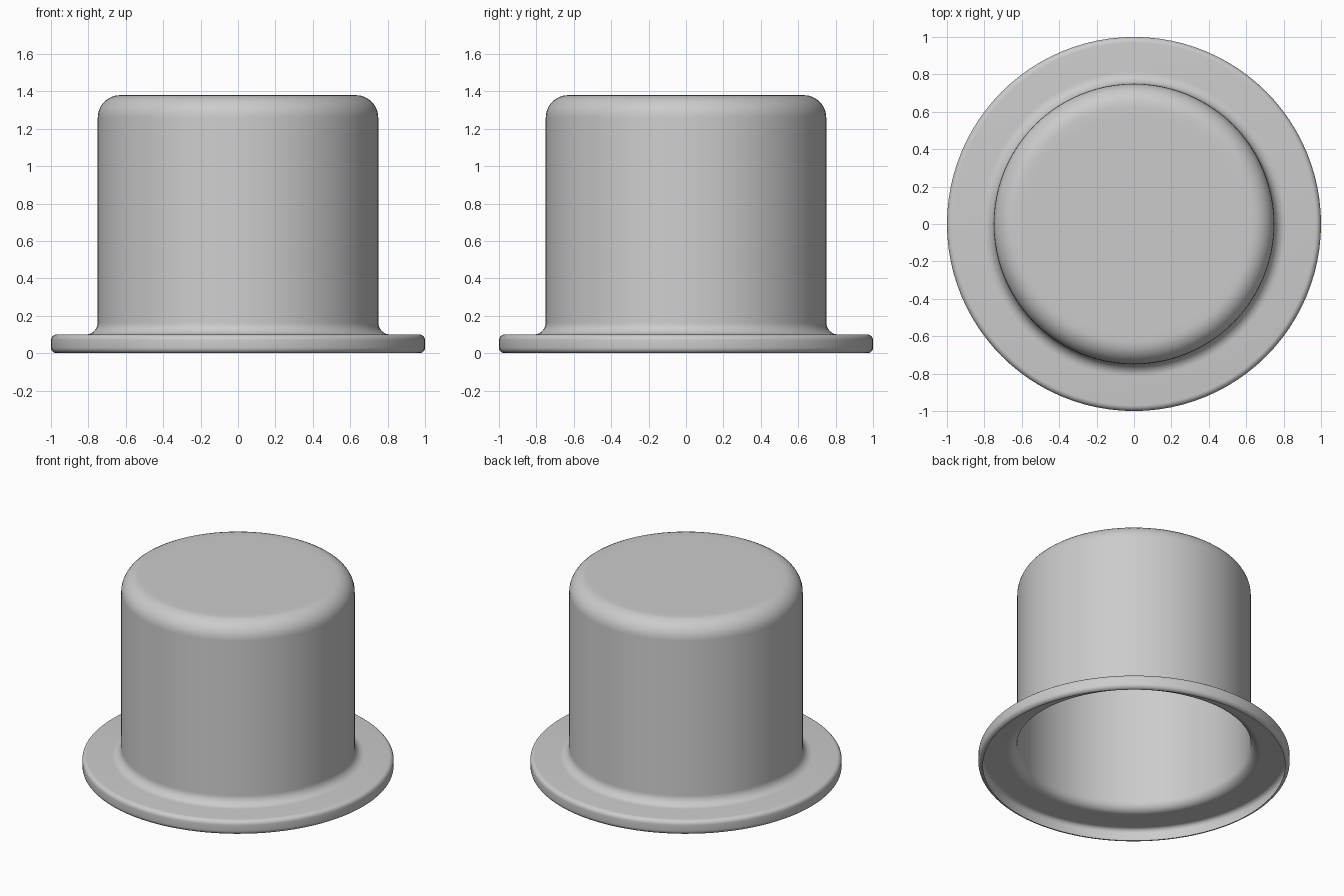
import bpy, bmesh, math

if "Cube" in bpy.data.objects:
    bpy.data.objects.remove(bpy.data.objects["Cube"])

SEGMENTS = 96


def arc(cx, cz, rx, rz, start, end, steps=8):
    """Points of an elliptical arc in the (radius, height) plane, angles in degrees."""
    angles = [math.radians(start + (end - start) * i / steps) for i in range(steps + 1)]
    return [(cx + rx * math.cos(a), cz + rz * math.sin(a)) for a in angles]


def lathe(name, profile):
    """Revolve an open profile, starting on the axis, around z."""
    bm = bmesh.new()
    verts = [bm.verts.new((r, 0, z)) for r, z in profile]
    edges = [bm.edges.new(pair) for pair in zip(verts, verts[1:])]
    bmesh.ops.spin(bm, geom=verts + edges, cent=(0, 0, 0), axis=(0, 0, 1),
                   angle=math.tau, steps=SEGMENTS, use_merge=False)
    bmesh.ops.remove_doubles(bm, verts=bm.verts[:], dist=1e-4)
    bmesh.ops.recalc_face_normals(bm, faces=bm.faces[:])
    # Open shell: make sure the crown faces up
    bm.normal_update()
    if max(bm.faces, key=lambda f: f.calc_center_median().z).normal.z < 0:
        bmesh.ops.reverse_faces(bm, faces=bm.faces[:])
    mesh = bpy.data.meshes.new(name)
    bm.to_mesh(mesh)
    bm.free()
    obj = bpy.data.objects.new(name, mesh)
    bpy.context.collection.objects.link(obj)
    obj.select_set(True)
    bpy.context.view_layer.objects.active = obj
    bpy.ops.object.shade_smooth_by_angle(angle=math.radians(40))
    return obj


# Thin hat shell, open underneath: crown, flared join, brim, rolled lip
profile = [(0, 1.38), (0.3, 1.38), (0.58, 1.38)]
profile += arc(0.63, 1.26, 0.12, 0.12, 90, 0)          # crown shoulder
profile += arc(0.815, 0.165, 0.065, 0.065, 180, 270)   # flare into the brim
profile += arc(0.97, 0.07, 0.03, 0.03, 90, 0, 6)       # brim edge
profile += arc(0.97, 0.03, 0.03, 0.03, 0, -90, 6)      # lip turned under
lathe("hat", profile)
